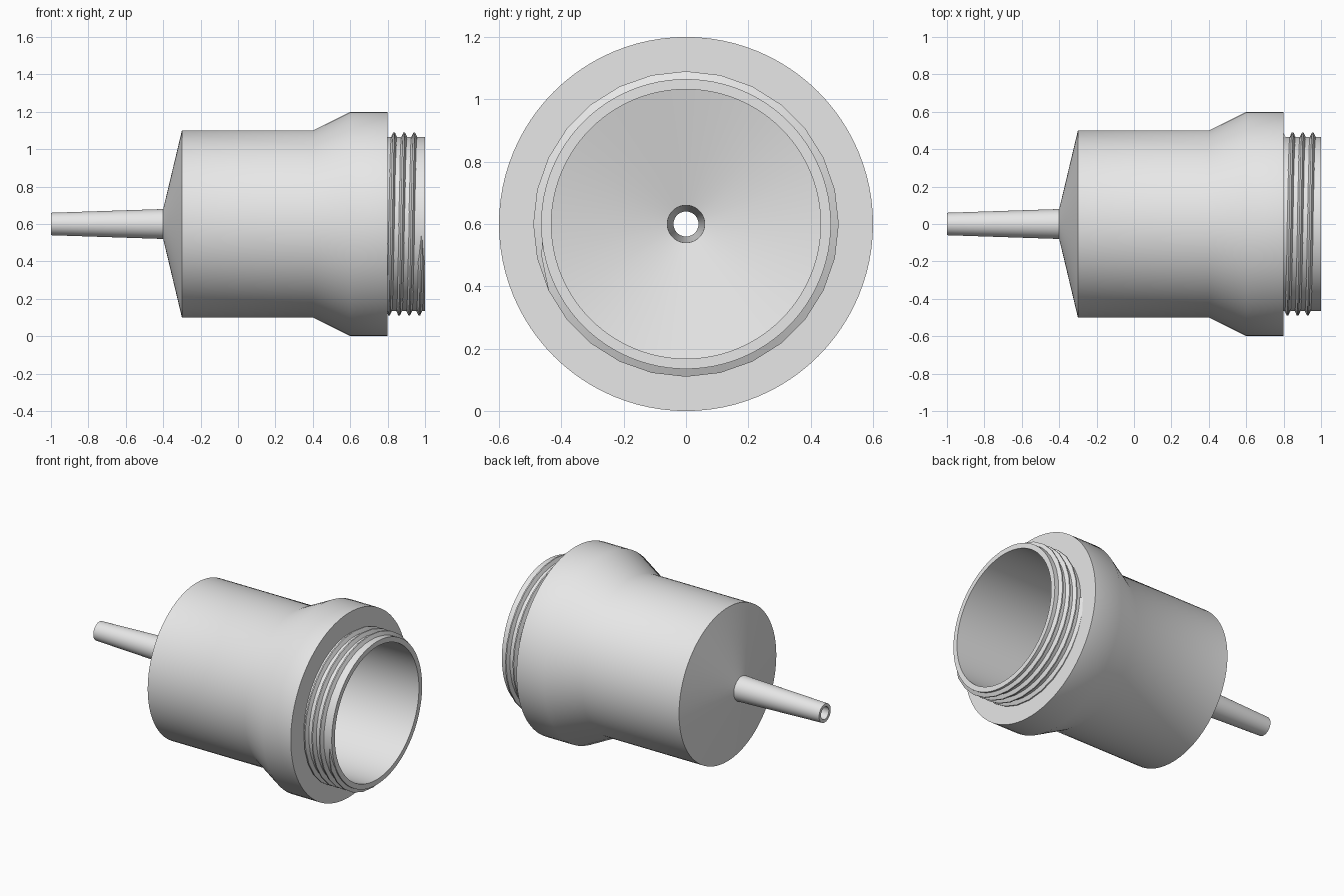
import bpy, bmesh, math
from mathutils import Matrix, Vector

cube = bpy.data.objects.get("Cube")
if cube:
    bpy.data.objects.remove(cube)

AXIS_Z = 0.6      # height of the horizontal axis
SEGMENTS = 96

grey = bpy.data.materials.new("light grey")
grey.use_nodes = True
grey.diffuse_color = (0.8, 0.8, 0.8, 1)
grey.node_tree.nodes["Principled BSDF"].inputs["Base Color"].default_value = (0.8, 0.8, 0.8, 1)


def finish(name, bm):
    """Turn a bmesh into a smooth-shaded object on the axis."""
    bmesh.ops.recalc_face_normals(bm, faces=bm.faces)
    mesh = bpy.data.meshes.new(name)
    bm.to_mesh(mesh)
    bm.free()
    mesh.materials.append(grey)
    obj = bpy.data.objects.new(name, mesh)
    obj.location.z = AXIS_Z
    bpy.context.collection.objects.link(obj)
    bpy.ops.object.select_all(action="DESELECT")
    obj.select_set(True)
    bpy.context.view_layer.objects.active = obj
    bpy.ops.object.shade_smooth_by_angle(angle=math.radians(30))


def bridge(bm, a, b):
    """Join two closed rings of vertices with quads."""
    for i in range(len(a)):
        j = (i + 1) % len(a)
        bm.faces.new((a[i], a[j], b[j], b[i]))


# Hollow body: nozzle, shoulder, barrel, flange and neck as one turned shell
profile = [
    (-1, 0.06), (-0.4, 0.08), (-0.3, 0.5), (0.4, 0.5), (0.6, 0.6),   # outside
    (0.8, 0.6), (0.8, 0.465), (1, 0.465),                            # flange, neck
    (1, 0.432), (-0.29, 0.432), (-0.38, 0.06), (-1, 0.04),           # inside
]
bm = bmesh.new()
rings = []
for s in range(SEGMENTS):
    turn = Matrix.Rotation(2 * math.pi * s / SEGMENTS, 3, "X")
    rings.append([bm.verts.new(turn @ Vector((x, 0, r))) for x, r in profile])
for s in range(SEGMENTS):
    bridge(bm, rings[s], rings[(s + 1) % SEGMENTS])
finish("hollow_body", bm)

# Screw thread: a ridge wound around the neck, fading out at the open end
PITCH, TURNS, STEPS = 0.054, 3.5, 28
ROOT, HEIGHT = 0.46, 0.03
section = [(-0.021, 0), (-0.004, 1), (0.004, 1), (0.021, 0)]
bm = bmesh.new()
rings = []
total = int(TURNS * STEPS)
for s in range(total + 1):
    angle = 2 * math.pi * s / STEPS
    fade = min(1, max(0.05, (total - s) / 2))
    ring = []
    for dx, h in section:
        x = 0.794 + PITCH * s / STEPS + dx * fade
        r = ROOT + HEIGHT * h * fade if h else ROOT - 0.006
        ring.append(bm.verts.new((min(0.999, max(0.79, x)),
                                  r * math.cos(angle), -r * math.sin(angle))))
    rings.append(ring)
for a, b in zip(rings, rings[1:]):
    bridge(bm, a, b)
bm.faces.new(rings[0])
bm.faces.new(rings[-1])
finish("neck_thread", bm)
